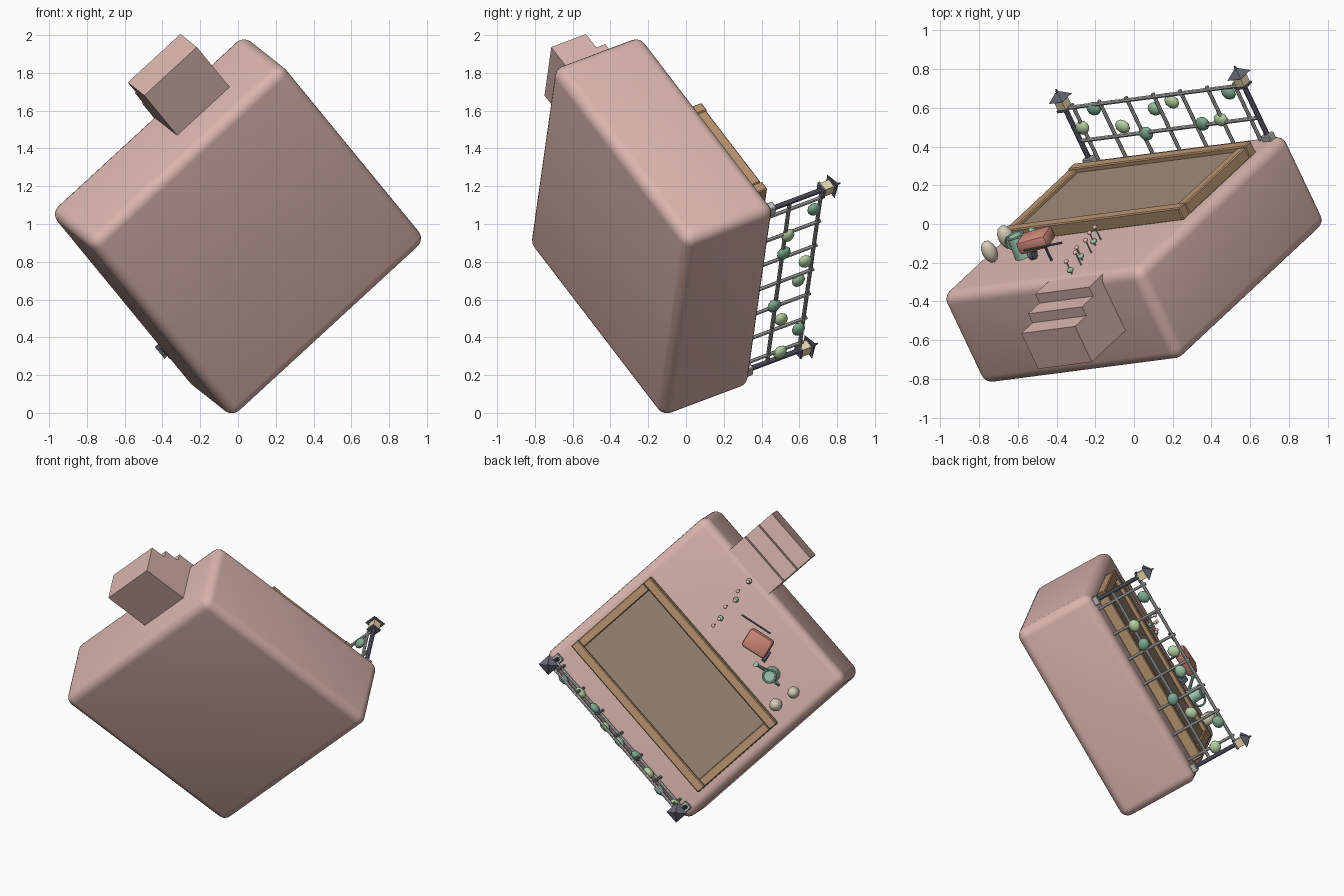
import bpy, bmesh, math
from mathutils import Matrix, Vector

if "Cube" in bpy.data.objects:
    bpy.data.objects.remove(bpy.data.objects["Cube"])

# Tilted frame of the whole model: ax along the width, ay towards the trellis, az up from the top
ax = Vector((.7326, .095, .674)).normalized()
ay = Vector((.546, .509, -.664))
ay = (ay - ax * ay.dot(ax)).normalized()
az = ax.cross(ay)
M = Matrix.Translation((0, -.183, .9875)) @ Matrix((ax, ay, az)).transposed().to_4x4()
TOP = .275


def material(name, rgb):
    m = bpy.data.materials.new(name)
    m.diffuse_color = (*rgb, 1)
    m.use_nodes = True
    m.node_tree.nodes["Principled BSDF"].inputs["Base Color"].default_value = m.diffuse_color
    return m


CLAY = material("clay", (.70, .46, .42))
WOOD = material("wood", (.47, .29, .16))
SOIL = material("soil", (.34, .25, .18))
METAL = material("metal", (.50, .50, .49))
DARK = material("dark_metal", (.13, .14, .18))
GLASS = material("lamp_glass", (.78, .66, .42))
GREENS = [material("leaf_%d" % i, c) for i, c in
          enumerate([(.47, .63, .37), (.20, .40, .28), (.32, .53, .36)])]
STONE = material("sacking", (.66, .60, .47))
CAN = material("can_green", (.36, .60, .46))
RED = material("cart_red", (.62, .25, .19))
PINK = material("petal_pink", (.82, .50, .50))


def box(bm, c, s, bevel=0, seg=1, rot=0):
    part = bmesh.new()
    mat = Matrix.Translation(c) @ Matrix.Rotation(rot, 4, 'Z') @ Matrix.Diagonal((*s, 1))
    bmesh.ops.create_cube(part, size=1, matrix=mat)
    if bevel:
        bmesh.ops.bevel(part, geom=part.edges[:], offset=bevel, segments=seg,
                        profile=.5, affect='EDGES')
    tmp = bpy.data.meshes.new("tmp")
    part.to_mesh(tmp)
    part.free()
    bm.from_mesh(tmp)
    bpy.data.meshes.remove(tmp)


def rod(bm, a, b, r1, r2=None, seg=10, spin=0):
    a, b = Vector(a), Vector(b)
    q = (b - a).to_track_quat('Z', 'Y').to_matrix().to_4x4()
    bmesh.ops.create_cone(bm, cap_ends=True, segments=seg, radius1=r1,
                          radius2=r1 if r2 is None else r2, depth=(b - a).length,
                          matrix=Matrix.Translation((a + b) / 2) @ q @ Matrix.Rotation(spin, 4, 'Z'))


def ball(bm, c, r, rot=0):
    bmesh.ops.create_icosphere(bm, subdivisions=2, radius=1, matrix=Matrix.Translation(c)
                               @ Matrix.Rotation(rot, 4, 'Y') @ Matrix.Diagonal((*r, 1)))


def finish(name, bm, mat):
    me = bpy.data.meshes.new(name)
    bm.to_mesh(me)
    bm.free()
    me.materials.append(mat)
    ob = bpy.data.objects.new(name, me)
    bpy.context.collection.objects.link(ob)
    ob.matrix_world = M
    return ob


def torus(name, c, rot, R, r, mat):
    bpy.ops.mesh.primitive_torus_add(major_radius=R, minor_radius=r, major_segments=20,
                                     minor_segments=8, location=c, rotation=rot)
    ob = bpy.context.object
    ob.name = name
    ob.data.materials.append(mat)
    ob.matrix_world = M @ ob.matrix_basis


# Big rounded base block
bm = bmesh.new()
box(bm, (0, 0, 0), (1.405, 1.405, .55), .06, 5)
finish("base_block", bm, CLAY)

# Three steps on the front side
for i, (y, z) in enumerate([(-1.02, .155), (-.913, .21), (-.806, .265)]):
    bm = bmesh.new()
    box(bm, (.24, (y - .65) / 2, (z - .06) / 2), (.38, -.65 - y, z + .06))
    finish("step_%d" % (i + 1), bm, CLAY)

# Raised bed: wooden frame and soil
bm = bmesh.new()
for y in (-.147, .48):
    box(bm, (.01, y, TOP + .033), (1.25, .06, .074), .006)
for x in (-.585, .605):
    box(bm, (x, .1665, TOP + .03), (.06, .57, .066), .006)
finish("bed_frame", bm, WOOD)
bm = bmesh.new()
box(bm, (.01, .1665, TOP + .018), (1.14, .575, .05))
finish("soil", bm, SOIL)

# Lantern posts at both ends of the trellis
TY = .64
feet, posts, glass = bmesh.new(), bmesh.new(), bmesh.new()
for x in (-.63, .63):
    box(feet, (x, TY, TOP + .012), (.06, .05, .04), .005)
    rod(posts, (x, TY, TOP), (x, TY, .60), .014)
    box(posts, (x, TY, .60), (.065, .065, .012))
    box(glass, (x, TY, .633), (.054, .054, .056))
    rod(posts, (x, TY, .66), (x, TY, .698), .066, .014, 4, math.pi / 4)
    rod(posts, (x, TY, .695), (x, TY, .717), .009, .004, 6)
finish("post_feet", feet, METAL)
finish("lantern_posts", posts, DARK)
finish("lantern_glass", glass, GLASS)

# Trellis grid
bm = bmesh.new()
for z in (.405, .602):
    rod(bm, (-.63, TY, z), (.63, TY, z), .011, seg=8)
for i in range(7):
    x = -.57 + .19 * i
    rod(bm, (x, TY, TOP - .01), (x, TY, .622), .010, seg=8)
finish("trellis", bm, METAL)

# Leaves on the trellis
heights = [.476, .576, .453, .395, .53, .558, .41, .42, .567]
colours = [0, 1, 0, 1, 2, 0, 1, 0, 1]
for i, z in enumerate(heights):
    bm = bmesh.new()
    ball(bm, (-.58 + .135 * i, TY + .005, z), (.043, .026, .038), .5 * (i % 3 - 1))
    finish("leaf_%d" % (i + 1), bm, GREENS[colours[i]])

# Two sacks
bm = bmesh.new()
ball(bm, (-.52, -.255, .345), (.043, .043, .068))
ball(bm, (-.535, -.395, .342), (.040, .040, .064))
finish("sacks", bm, STONE)

# Watering can
cx, cy = -.355, -.355
bm = bmesh.new()
rod(bm, (cx, cy, TOP - .005), (cx, cy, .395), .052, .044, 16)
rod(bm, (cx + .03, cy, .315), (cx + .105, cy + .012, .395), .013, .009)
rod(bm, (cx + .10, cy + .012, .390), (cx + .115, cy + .014, .406), .010, .020)
finish("watering_can", bm, CAN)
torus("can_rim", (cx, cy, .395), (0, 0, 0), .042, .007, CAN)
torus("can_handle", (cx - .045, cy, .355), (math.pi / 2, 0, 0), .038, .007, CAN)

# Small cart: tray, wheels, legs and handle bar
yaw = math.radians(17)
R = Matrix.Translation((-.146, -.441, 0)) @ Matrix.Rotation(yaw, 4, 'Z')
bm = bmesh.new()
box(bm, R @ Vector((0, 0, .395)), (.175, .135, .075), .02, 2, yaw)
finish("cart_tray", bm, RED)
bm = bmesh.new()
rod(bm, R @ Vector((-.095, .06, .312)), R @ Vector((-.07, .06, .312)), .038, seg=14)
rod(bm, R @ Vector((.05, -.03, .27)), R @ Vector((.05, -.03, .38)), .007)
rod(bm, R @ Vector((-.07, .06, .312)), R @ Vector((-.05, .04, .38)), .007)
rod(bm, R @ Vector((-.035, -.097, .395)), R @ Vector((.185, -.097, .38)), .006)
finish("cart_fittings", bm, DARK)

# Row of little flowers
spots = [(.196, -.645), (.193, -.554), (.161, -.499), (.17, -.426), (.136, -.343), (.131, -.285)]
stems, petals = bmesh.new(), bmesh.new()
for i, (x, y) in enumerate(spots):
    rod(stems, (x, y, TOP - .01), (x, y, .345), .004, seg=6)
    if i % 2 == 0:
        ball(stems, (x, y, .298), (.019, .019, .014))
    ball(petals, (x, y, .35), (.013, .013, .011))
finish("flower_stems", stems, GREENS[2])
finish("flower_heads", petals, PINK)

# Smooth the rounded surfaces, keep edges sharp
bpy.context.view_layer.update()
bpy.ops.object.select_all(action='SELECT')
bpy.context.view_layer.objects.active = bpy.data.objects["base_block"]
bpy.ops.object.shade_smooth_by_angle(angle=math.radians(35))
